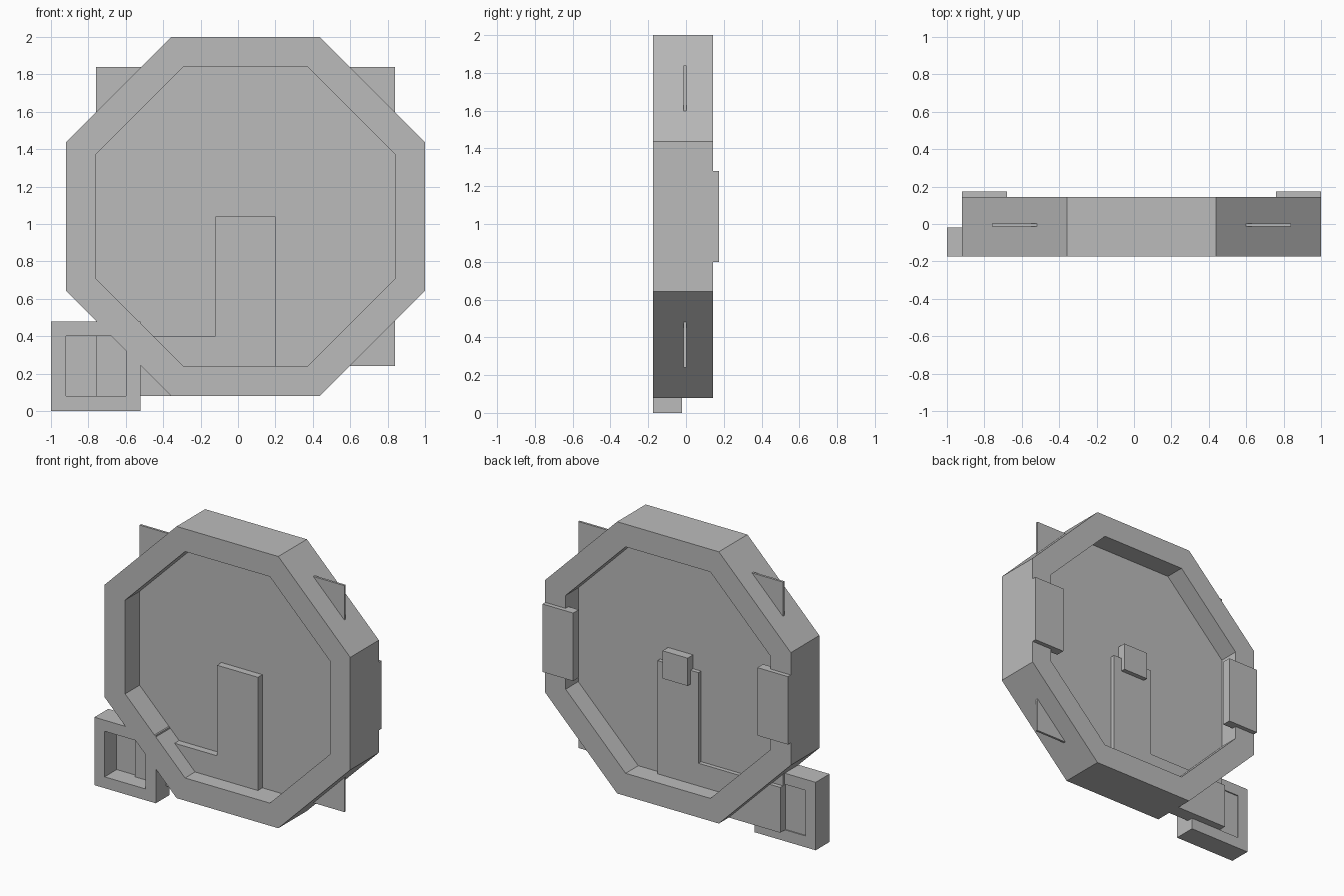
import bpy
import math

if "Cube" in bpy.data.objects:
    bpy.data.objects.remove(bpy.data.objects["Cube"])

grey = bpy.data.materials.new("plain grey")
grey.diffuse_color = (0.5, 0.5, 0.5, 1)
grey.use_nodes = True
grey.node_tree.nodes["Principled BSDF"].inputs["Base Color"].default_value = grey.diffuse_color

CX, CZ = 0.04, 1.04  # centre of the octagon


def make(name, verts, faces):
    mesh = bpy.data.meshes.new(name)
    mesh.from_pydata(verts, [], faces)
    mesh.materials.append(grey)
    obj = bpy.data.objects.new(name, mesh)
    bpy.context.collection.objects.link(obj)
    return obj


def prism(name, outline, y0, y1):
    """Extrude an (x, z) outline, anticlockwise seen from the front."""
    n = len(outline)
    verts = [(x, y, z) for y in (y0, y1) for x, z in outline]
    faces = [list(range(n)), list(range(2 * n - 1, n - 1, -1))]
    faces += [[i, i + n, (i + 1) % n + n, (i + 1) % n] for i in range(n)]
    return make(name, verts, faces)


def box(name, x0, x1, y0, y1, z0, z1):
    return prism(name, [(x0, z0), (x1, z0), (x1, z1), (x0, z1)], y0, y1)


def ring(name, outer, inner, y0, y1):
    """Closed frame between two outlines with the same point count."""
    n = len(outer)
    verts = [(x, y, z) for loop, y in ((outer, y0), (inner, y0), (inner, y1), (outer, y1))
             for x, z in loop]
    faces = []
    for i in range(n):
        j = (i + 1) % n
        for k in range(4):
            a, b = k * n, ((k + 1) % 4) * n
            faces.append([a + i, a + j, b + j, b + i])
    return make(name, verts, faces)


def octagon(flat):
    r = flat / math.cos(math.pi / 8)
    return [(CX + r * math.cos((i + 0.5) * math.pi / 4),
             CZ + r * math.sin((i + 0.5) * math.pi / 4)) for i in range(8)]


def rect(x0, x1, z0, z1):
    return [(x0, z0), (x1, z0), (x1, z1), (x0, z1)]


# Octagonal rim and the thin square panel whose corners poke through it
ring("octagon_rim", octagon(0.96), octagon(0.80), -0.175, 0.144)
box("square_panel", CX - 0.8, CX + 0.8, -0.013, 0.003, CZ - 0.8, CZ + 0.8)

# L-shaped channel running from the corner frame to the centre
prism("bent_channel", [(-0.76, 0.08), (0.20, 0.08), (0.20, 1.04), (-0.12, 1.04),
                       (-0.12, 0.40), (-0.76, 0.40)], -0.063, 0.033)

# Small block at the centre of the back
box("centre_block", CX - 0.098, CX + 0.098, 0.0, 0.065, CZ - 0.098, CZ + 0.098)

# Small square frame at the lower left with its thin panel
ring("corner_frame", rect(-1.0, -0.52, 0.0, 0.48), rect(-0.92, -0.60, 0.08, 0.402),
     -0.175, -0.02)
box("corner_panel", -0.93, -0.59, -0.04, -0.028, 0.07, 0.41)

# Pair of mounting pads on the back of the rim
for side, label in ((-1, "left"), (1, "right")):
    a, b = sorted((CX + side * 0.96, CX + side * 0.72))
    box(label + "_back_pad", a, b, 0.112, 0.175, 0.80, 1.28)
